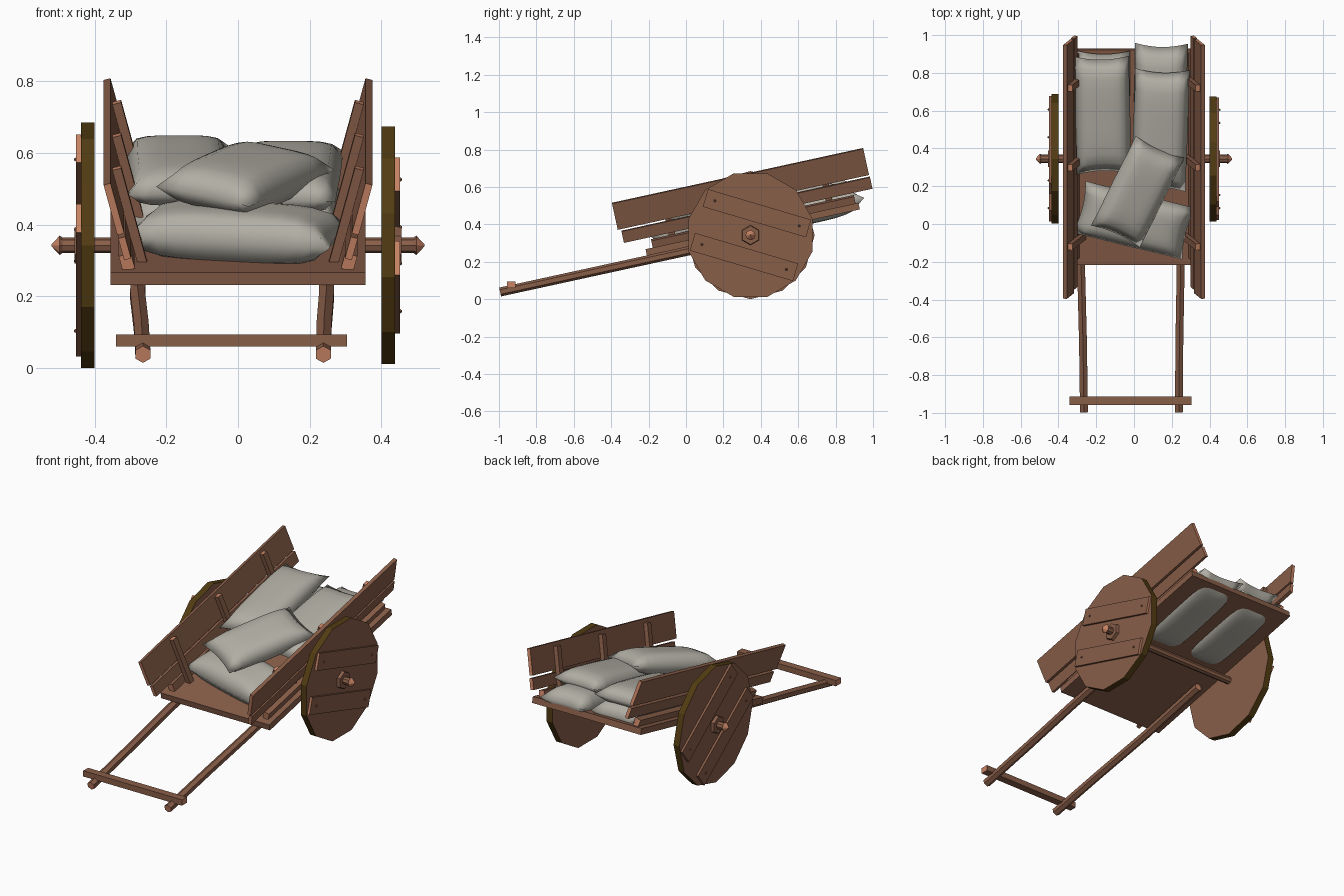
import bpy, bmesh, math
from mathutils import Matrix, Vector, Euler

if "Cube" in bpy.data.objects:
    bpy.data.objects.remove(bpy.data.objects["Cube"])

def material(name, rgb):
    m = bpy.data.materials.new(name)
    m.diffuse_color = (*rgb, 1)
    m.use_nodes = True
    m.node_tree.nodes["Principled BSDF"].inputs["Base Color"].default_value = m.diffuse_color
    return m

WOOD = material("brown wood", (0.25, 0.112, 0.066))
END = material("pale end grain", (0.58, 0.23, 0.13))
RIM = material("dark olive rim", (0.085, 0.045, 0.006))
SACK = material("grey cloth", (0.44, 0.425, 0.37))

AXLE = Vector((0, 0.345, 0.3425))
LEVEL = Matrix.Translation(AXLE)
TILT = LEVEL @ Matrix.Rotation(math.radians(12.3), 4, 'X')   # cart body leans forward

def finish(name, bm, matrix, mats):
    bmesh.ops.recalc_face_normals(bm, faces=bm.faces)
    me = bpy.data.meshes.new(name)
    bm.to_mesh(me)
    bm.free()
    for m in mats:
        me.materials.append(m)
    ob = bpy.data.objects.new(name, me)
    ob.matrix_world = matrix
    bpy.context.collection.objects.link(ob)
    return ob

def place(loc, rot=(0, 0, 0)):
    return Matrix.Translation(loc) @ Euler([math.radians(a) for a in rot]).to_matrix().to_4x4()

def beam(name, size, loc, rot=(0, 0, 0), base=TILT, end_axis=None):
    """Box whose two end faces (along end_axis) show end grain."""
    bm = bmesh.new()
    bmesh.ops.create_cube(bm, size=1)
    bmesh.ops.scale(bm, vec=size, verts=bm.verts)
    bm.normal_update()
    if end_axis is not None:
        for f in bm.faces:
            if abs(f.normal[end_axis]) > 0.9:
                f.material_index = 1
    return finish(name, bm, base @ place(loc, rot), [WOOD, END])

def lathe(name, profile, sides, matrix, mats, rule, turn=0.0):
    """Faceted solid around x from (x, radius) points; rule picks the face material."""
    bm = bmesh.new()
    rings = []
    for x, r in profile:
        rings.append([bm.verts.new((x, r * math.sin(turn + 2 * math.pi * i / sides),
                                    -r * math.cos(turn + 2 * math.pi * i / sides)))
                      for i in range(sides)])
    for a, b in zip(rings, rings[1:]):
        for i in range(sides):
            j = (i + 1) % sides
            bm.faces.new((a[i], a[j], b[j], b[i]))
    bm.faces.new(rings[0])
    bm.faces.new(rings[-1])
    bm.normal_update()
    for f in bm.faces:
        f.material_index = rule(f)
    return finish(name, bm, matrix, mats)

def shaft(name, points, radius):
    """Six-sided pole through the points."""
    bm = bmesh.new()
    rings = [[bm.verts.new((p[0] + radius * math.sin(i * math.pi / 3), p[1],
                            p[2] + radius * math.cos(i * math.pi / 3))) for i in range(6)]
             for p in points]
    for a, b in zip(rings, rings[1:]):
        for i in range(6):
            j = (i + 1) % 6
            bm.faces.new((a[i], a[j], b[j], b[i]))
    for r in (rings[0], rings[-1]):
        bm.faces.new(r).material_index = 1
    return finish(name, bm, TILT, [WOOD, END])

def sack(name, size, loc, rot=(0, 0, 0)):
    """Plump pillow with pinched corners; long side along local y."""
    bm = bmesh.new()
    for side in (1, -1):
        grid = bmesh.ops.create_grid(bm, x_segments=10, y_segments=12, size=1)
        for v in grid["verts"]:
            a, b = v.co.x, v.co.y
            h = math.sqrt(max(0, (1 - a ** 4) * (1 - b ** 4)))
            v.co = (a * size[0] / 2 * (1 - 0.05 * (1 - abs(a)) - 0.05 * b ** 2 * (1 - b ** 2)),
                    b * size[1] / 2 * (1 - 0.06 * (1 - a ** 2)),
                    side * h * size[2] / 2)
    bmesh.ops.remove_doubles(bm, verts=bm.verts, dist=0.0005)
    for f in bm.faces:
        f.smooth = True
    return finish(name, bm, TILT @ place(loc, rot), [SACK])

# Bed
beam("bed", (0.71, 1.165, 0.036), (0, 0.018, 0.028))

# Sloping sides: sill, two boards and three stakes on each side
for s, side in ((1, "right"), (-1, "left")):
    lean = (0, 15 * s, 0)
    beam(f"{side}_sill", (0.035, 1.11, 0.045), (0.31 * s, 0.03, 0.066), lean, end_axis=1)
    beam(f"{side}_lower_board", (0.02, 1.36, 0.064), (0.316 * s, 0.01, 0.137), lean, end_axis=1)
    beam(f"{side}_upper_board", (0.02, 1.375, 0.148), (0.346 * s, 0.0, 0.253), lean, end_axis=1)
    for n, u in enumerate((-0.41, 0.02, 0.45)):
        beam(f"{side}_stake_{n + 1}", (0.026, 0.035, 0.29), (0.301 * s, u, 0.17), lean, end_axis=2)

# Pulling shafts and crossbar
shaft("left_shaft", [(-0.265, -1.373, -0.012), (-0.27, -1.0, -0.012),
                     (-0.28, -0.6, -0.012), (-0.275, -0.12, -0.012)], 0.024)
shaft("right_shaft", [(0.238, -1.373, -0.012), (0.24, -1.0, -0.012),
                      (0.247, -0.6, -0.012), (0.245, -0.12, -0.012)], 0.024)
beam("crossbar", (0.645, 0.045, 0.034), (-0.018, -0.935, 0.077), base=Matrix(), end_axis=0)

# Axle with pointed ends
lathe("axle", [(-0.52, 0.003), (-0.497, 0.027), (-0.49, 0.022), (0.49, 0.022),
               (0.497, 0.027), (0.52, 0.003)], 8, LEVEL, [WOOD, END],
      lambda f: 1 if abs(f.calc_center_median().x) > 0.495 else 0)

# Wheels: disc with dark rim, hub collar, two battens and nails
for s, side, turn, slope in ((1, "right", math.radians(15), -16.5), (-1, "left", 0.0, -37)):
    lathe(f"{side}_wheel", [(0.40 * s, 0.3425), (0.438 * s, 0.3425)], 12, LEVEL, [WOOD, RIM],
          lambda f: 0 if abs(f.normal.x) > 0.9 else 1, turn)
    lathe(f"{side}_hub", [(0.43 * s, 0.055), (0.456 * s, 0.05)], 6, LEVEL, [WOOD],
          lambda f: 0)
    spin = LEVEL @ place((0, 0, 0), (slope, 0, 0))
    for k in (1, -1):
        beam(f"{side}_wheel_batten", (0.018, 0.575, 0.098), (0.442 * s, 0, 0.122 * k),
             base=spin, end_axis=1)
        for e in (1, -1):
            lathe(f"{side}_wheel_nail", [(0.45 * s, 0.008), (0.457 * s, 0.003)], 5,
                  spin @ place((0, 0.235 * e, 0.122 * k)), [WOOD], lambda f: 0)

# Sacks: two below (bulging through the bed), two above, two in front
sack("lower_left_sack", (0.28, 0.62, 0.15), (-0.16, 0.29, 0.065))
sack("lower_right_sack", (0.28, 0.66, 0.15), (0.14, 0.31, 0.065), (0, 0, -1))
sack("upper_left_sack", (0.29, 0.64, 0.125), (-0.165, 0.27, 0.155), (0, 0, 1))
sack("upper_right_sack", (0.29, 0.66, 0.125), (0.14, 0.19, 0.155), (0, 0, -2))
sack("front_cross_sack", (0.29, 0.60, 0.15), (0, -0.31, 0.105), (0, 0, 76))
sack("front_top_sack", (0.29, 0.54, 0.13), (0.02, -0.13, 0.22), (0, 6, -26))
